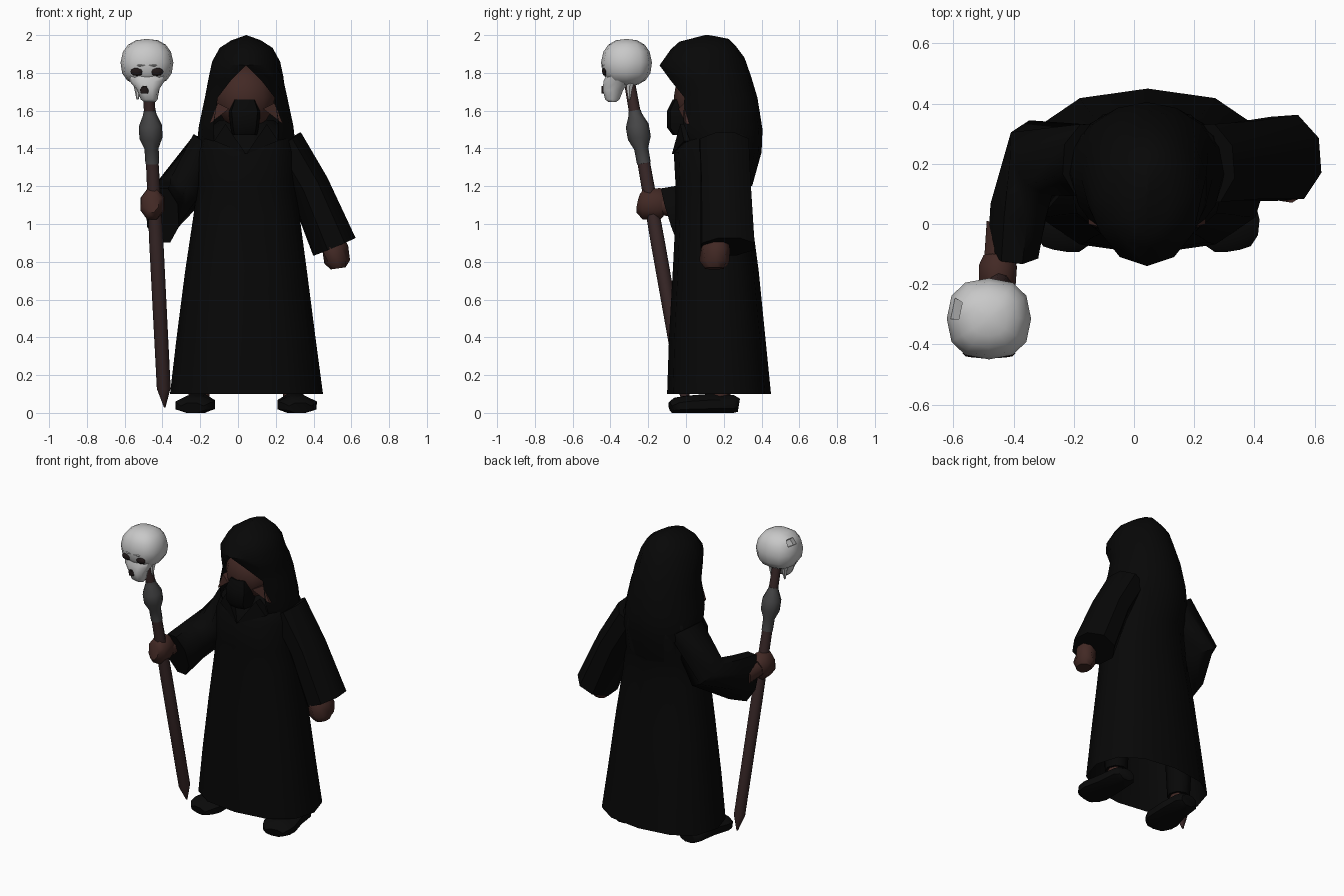
import bpy, bmesh, math
from mathutils import Vector as V

if "Cube" in bpy.data.objects:
    bpy.data.objects.remove(bpy.data.objects["Cube"])


def material(name, r, g, b):
    m = bpy.data.materials.new(name)
    m.diffuse_color = (r, g, b, 1)
    m.use_nodes = True
    m.node_tree.nodes["Principled BSDF"].inputs["Base Color"].default_value = m.diffuse_color
    return m


CLOTH = material("black cloth", .0022, .0022, .0022)
LEATHER = material("dark shoe leather", .003, .003, .003)
SKIN = material("brown skin", .055, .022, .018)
WOOD = material("dark red wood", .041, .021, .021)
IRON = material("grey iron", .062, .062, .064)
BONE = material("pale bone", .58, .58, .58)
HOLLOW = material("socket black", .014, .009, .009)
CX = .043  # centre line of the body


def finish(name, bm, mat, angle=40):
    bmesh.ops.remove_doubles(bm, verts=bm.verts, dist=.0005)
    bmesh.ops.recalc_face_normals(bm, faces=bm.faces)
    me = bpy.data.meshes.new(name)
    bm.to_mesh(me)
    bm.free()
    for p in me.polygons:
        p.use_smooth = True
    me.set_sharp_from_angle(angle=math.radians(angle))
    me.materials.append(mat)
    ob = bpy.data.objects.new(name, me)
    bpy.context.collection.objects.link(ob)
    return ob


def loft(name, rings, mat, closed=True, caps=(True, True), angle=50):
    bm = bmesh.new()
    rows = [[bm.verts.new(p) for p in r] for r in rings]
    n = len(rows[0])
    for a, b in zip(rows, rows[1:]):
        for i in range(n if closed else n - 1):
            j = (i + 1) % n
            bm.faces.new((a[i], a[j], b[j], b[i]))
    if closed and caps[0]:
        bm.faces.new(rows[0])
    if closed and caps[1]:
        bm.faces.new(rows[-1])
    return finish(name, bm, mat, angle)


def flat_ring(z, x0, x1, y0, y1, n=12, e=.85):
    # horizontal superellipse inside the given box
    out = []
    for i in range(n):
        a = math.tau * i / n
        c, s = math.cos(a), math.sin(a)
        out.append(((x0 + x1) / 2 + (x1 - x0) / 2 * math.copysign(abs(c) ** e, c),
                    (y0 + y1) / 2 + (y1 - y0) / 2 * math.copysign(abs(s) ** e, s), z))
    return out


def tube(name, path, radii, mat, n=8, floor=None, **kw):
    # path points with (side, up) radii
    pts = [V(p) for p in path]
    rings = []
    for i, (p, (rs, ru)) in enumerate(zip(pts, radii)):
        t = (pts[min(i + 1, len(pts) - 1)] - pts[max(i - 1, 0)]).normalized()
        side = t.cross(V((0, 0, 1))).normalized()
        up = side.cross(t)
        ring = []
        for k in range(n):
            a = math.tau * (k + .5) / n
            q = p + (side * rs * math.cos(a) + up * ru * math.sin(a)) / math.cos(math.pi / n)
            if floor is not None:
                q.z = max(q.z, floor)
            ring.append(q)
        rings.append(ring)
    return loft(name, rings, mat, **kw)


def ball(name, c, r, mat, u=12, v=8, angle=40):
    bm = bmesh.new()
    bmesh.ops.create_uvsphere(bm, u_segments=u, v_segments=v, radius=1)
    for w in bm.verts:
        w.co = V([c[i] + w.co[i] * r[i] for i in range(3)])
    return finish(name, bm, mat, angle)


# robe body, open at the hem
loft("robe", [flat_ring(*r) for r in (
    (.10, -.36, .45, -.10, .45), (.40, -.325, .41, -.09, .42),
    (.75, -.28, .365, -.07, .385), (1.05, -.235, .325, -.055, .345),
    (1.20, -.215, .305, -.055, .345), (1.38, -.22, .305, -.065, .39),
    (1.47, -.20, .29, -.01, .38), (1.55, -.10, .19, .05, .30))],
    CLOTH, caps=(False, True))

# hood with pointed overhang and open front, running into the back of the robe
hood = []
for zf, zb, hw, op, y0, y1 in (
        (1.42, 1.20, .25, .17, .0, .35), (1.45, 1.38, .262, .17, -.03, .40),
        (1.54, 1.50, .25, .17, -.08, .405),
        (1.67, 1.67, .218, .15, -.07, .378), (1.76, 1.78, .203, .08, -.10, .345),
        (1.84, 1.88, .18, 0, -.14, .31), (1.925, 1.94, .14, 0, -.08, .265),
        (1.965, 1.98, .078, 0, -.035, .225), (2.0, 1.995, .006, 0, .10, .15)):
    a0 = math.asin(op / hw)
    row = []
    for k in range(13):
        a = a0 + (math.tau - 2 * a0) * k / 12
        row.append((CX - hw * math.sin(a), (y0 + y1) / 2 - (y1 - y0) / 2 * math.cos(a),
                    zf + (zb - zf) * (1 - math.cos(a)) / 2))
    hood.append(row)
hood.append([(CX, .12, 2.0)] * 13)
loft("hood", hood, CLOTH, closed=False)

# face and beard
ball("face", (CX - .005, .085, 1.67), (.165, .15, .17), SKIN, 10, 8)
loft("beard", [flat_ring(z, CX - .008 - w, CX - .008 + w, y, .08, 8, .6) for z, w, y in (
    (1.47, .065, -.07), (1.51, .075, -.10), (1.60, .085, -.10), (1.66, .062, -.07))], CLOTH)

for s, side in ((-1, "left"), (1, "right")):
    # collar flap
    loft(side + "_collar", [
        [(CX + s * x, y + d, z) for x, y, z in ((.0, -.075, 1.37), (.17, -.01, 1.44), (.11, -.03, 1.53))]
        for d in (0, .05)], CLOTH)
    # cheek strand beside the beard
    loft(side + "_cheek", [
        [(CX + s * x, y + d, z) for x, y, z in ((.09, -.04, 1.61), (.195, .0, 1.53), (.15, -.01, 1.64))]
        for d in (0, .04)], SKIN)
    # shoe, ankle and trouser leg
    X = CX + s * .25
    tube(side + "_shoe", [(X, .28, .04), (X, .25, .045), (X + s * .005, .12, .045),
                          (X + s * .02, .0, .04), (X + s * .03, -.05, .035), (X + s * .035, -.08, .025)],
         [(.055, .035), (.08, .05), (.09, .055), (.105, .05), (.09, .045), (.06, .03)],
         LEATHER, floor=0)
    loft(side + "_ankle", [flat_ring(z, X - r, X + r, .18 - r, .18 + r, 8, 1)
                           for z, r in ((.06, .055), (.16, .055))], SKIN)
    loft(side + "_trouser", [flat_ring(z, X - r, X + r, .18 - r, .18 + r, 8, 1)
                             for z, r in ((.11, .07), (.5, .09))], CLOTH)

# sleeve and fist of the hanging arm
tube("hanging_sleeve", [(.24, .2, 1.43), (.375, .21, 1.20), (.51, .22, .88)],
     [(.13, .105), (.13, .105), (.14, .118)], CLOTH)
tube("hanging_fist", [(.50, .17, .95), (.515, .155, .87), (.525, .15, .80), (.53, .15, .765)],
     [(.05, .05), (.08, .062), (.075, .062), (.05, .04)], SKIN)

# sleeve, forearm and fist of the staff arm
tube("staff_sleeve", [(-.15, .21, 1.42), (-.31, .22, 1.17), (-.38, .06, 1.09), (-.40, -.085, 1.045)],
     [(.12, .10), (.125, .115), (.095, .13), (.085, .15)], CLOTH)
tube("staff_forearm", [(-.43, .0, 1.09), (-.45, -.15, 1.10)], [(.06, .06), (.05, .05)], SKIN)
tube("staff_fist", [(-.45, -.11, 1.10), (-.452, -.14, 1.105), (-.455, -.225, 1.105), (-.46, -.25, 1.11)],
     [(.05, .06), (.063, .085), (.06, .08), (.04, .05)], SKIN)


# staff leaning forward, with iron knot
def on_staff(z):
    t = (z - .03) / 1.67
    return (-.388 - .085 * t, .005 - .295 * t, z)


tube("staff", [on_staff(z) for z in (.03, .13, .9, 1.75)],
     [(.004, .004), (.034, .034), (.035, .035), (.027, .027)], WOOD)
tube("staff_knot", [on_staff(z) for z in (1.32, 1.40, 1.455, 1.52, 1.58, 1.60)],
     [(.034, .034), (.035, .035), (.057, .057), (.057, .057), (.033, .033), (.03, .03)], IRON)

# skull cranium with a square notch at the upper back
bm = bmesh.new()
bmesh.ops.create_uvsphere(bm, u_segments=12, v_segments=8, radius=1)
for w in bm.verts:
    # square the ball off and taper it upward
    q = V([math.copysign(abs(c) ** .82, c) for c in w.co])
    taper = 1 - .07 * max(q.z, 0)
    w.co = V((-.482 + q.x * .14 * taper, -.315 + q.y * .135 * taper, 1.855 + q.z * .125))
bm.faces.ensure_lookup_table()
hole = min(bm.faces, key=lambda f: (f.calc_center_median() - V((-.57, -.27, 1.94))).length)
inward = -hole.normal.copy()
bmesh.ops.inset_individual(bm, faces=[hole], thickness=.005)
bmesh.ops.translate(bm, verts=hole.verts, vec=inward * .03)
finish("skull_cranium", bm, BONE)

# skull face, jaw and brow
SX = -.482
loft("skull_face", [flat_ring(z, SX + o - w, SX + o + w, y0, y1, 10, .8) for z, w, o, y0, y1 in (
    (1.645, .03, .015, -.41, -.37), (1.66, .045, .012, -.43, -.35), (1.71, .058, .005, -.443, -.33),
    (1.755, .092, 0, -.44, -.29), (1.79, .11, 0, -.425, -.25))], BONE)
loft("skull_brow", [flat_ring(z, SX - w, SX + w, y, -.25, 10, .8)
                    for z, w, y in ((1.825, .10, -.435), (1.84, .105, -.45), (1.89, .09, -.40))], BONE)
for s, side in ((-1, "left"), (1, "right")):
    ball(side + "_socket", (SX + s * .052, -.43, 1.806), (.036, .014, .022), HOLLOW, 8, 6)
    loft(side + "_jaw_hinge", [flat_ring(z, SX + s * .05 - w, SX + s * .05 + w, y - w, y + w, 6, 1)
                               for z, w, y in ((1.66, .006, -.30), (1.71, .016, -.30), (1.80, .035, -.29))], BONE)
loft("nose_hole", [flat_ring(z, SX - .012 - w, SX - .012 + w, -.449, -.42, 6, 1)
                   for z, w in ((1.692, .02), (1.712, .026), (1.73, .012))], HOLLOW)
